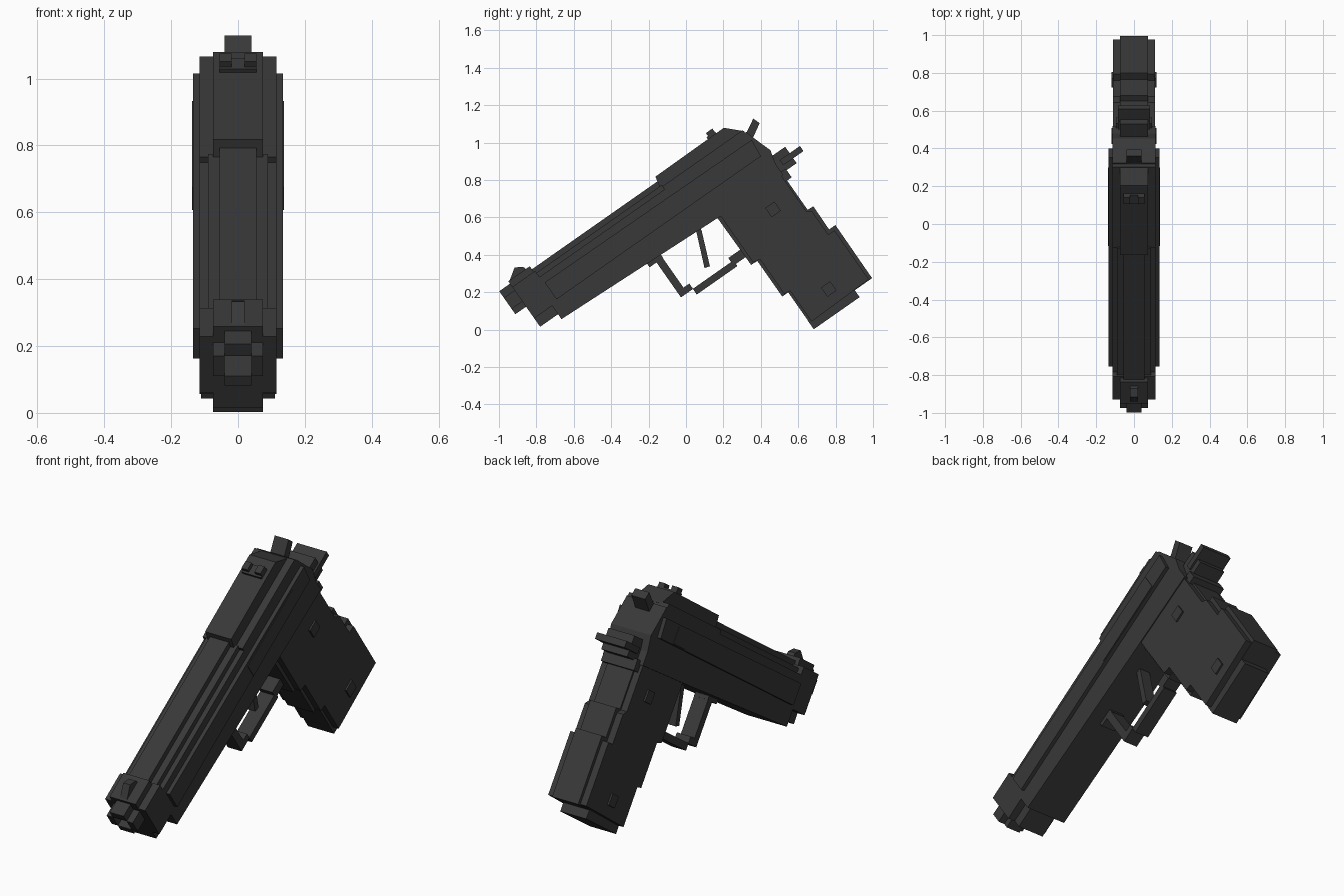
import bpy, bmesh, math

cube = bpy.data.objects.get("Cube")
if cube:
    bpy.data.objects.remove(cube, do_unlink=True)

# One dark gunmetal finish
metal = bpy.data.materials.new("dark gunmetal")
metal.use_nodes = True
colour = (0.040, 0.040, 0.041, 1)
metal.diffuse_color = colour
bsdf = metal.node_tree.nodes["Principled BSDF"]
bsdf.inputs["Base Color"].default_value = colour
bsdf.inputs["Roughness"].default_value = 0.7

TILT = math.radians(35)
C, S = math.cos(TILT), math.sin(TILT)


def prism(name, profile, x0, x1):
    """Extrude a (along barrel, up) profile from x0 to x1, tilted into place."""
    bm = bmesh.new()
    verts = [bm.verts.new((x0, u * C - v * S, u * S + v * C)) for u, v in profile]
    face = bm.faces.new(verts)
    new = bmesh.ops.extrude_face_region(bm, geom=[face])["geom"]
    bmesh.ops.translate(bm, vec=(x1 - x0, 0, 0),
                        verts=[g for g in new if isinstance(g, bmesh.types.BMVert)])
    bmesh.ops.recalc_face_normals(bm, faces=bm.faces)
    mesh = bpy.data.meshes.new(name)
    bm.to_mesh(mesh)
    bm.free()
    mesh.materials.append(metal)
    obj = bpy.data.objects.new(name, mesh)
    bpy.context.collection.objects.link(obj)
    return obj


def solid(name, profile, half):
    return prism(name, profile, -half, half)


def box(name, u0, u1, v0, v1, half):
    return solid(name, [(u0, v0), (u1, v0), (u1, v1), (u0, v1)], half)


def pair(name, u0, u1, v0, v1, x0, x1):
    p = [(u0, v0), (u1, v0), (u1, v1), (u0, v1)]
    prism("left_" + name, p, x0, x1)
    prism("right_" + name, p, -x1, -x0)


# Muzzle: four bars around a square bore
box("muzzle_top", -0.70, -0.61, 0.698, 0.741, 0.04)
box("muzzle_bottom", -0.70, -0.61, 0.591, 0.625, 0.04)
pair("muzzle_side", -0.70, -0.61, 0.625, 0.698, 0.04, 0.075)

# Front collar, split round the bore
box("front_collar_lower", -0.63, -0.48, 0.515, 0.625, 0.115)
pair("front_collar_side", -0.63, -0.48, 0.625, 0.698, 0.04, 0.115)
box("front_collar_upper", -0.63, -0.48, 0.698, 0.72, 0.115)
box("front_collar_cap", -0.63, -0.49, 0.71, 0.757, 0.075)
box("front_collar_keel", -0.63, -0.48, 0.46, 0.53, 0.075)
solid("front_sight", [(-0.63, 0.75), (-0.56, 0.798), (-0.52, 0.775), (-0.515, 0.75)], 0.02)

# Slide: stepped ledges in front, taller block behind
solid("slide_body", [(-0.51, 0.50), (0.90, 0.45), (0.92, 0.527),
                     (0.895, 0.60), (0.87, 0.68), (-0.51, 0.68)], 0.115)
box("slide_ledge", -0.50, 0.34, 0.67, 0.708, 0.09)
box("slide_top_strip", -0.50, 0.34, 0.70, 0.737, 0.055)
solid("rear_slide_shoulder", [(0.335, 0.66), (0.87, 0.66), (0.858, 0.70), (0.335, 0.70)], 0.115)
solid("rear_slide_cap", [(0.32, 0.69), (0.865, 0.69), (0.848, 0.706),
                         (0.785, 0.768), (0.335, 0.764)], 0.075)
solid("slide_side_rail", [(-0.474, 0.53), (0.86, 0.53), (0.87, 0.63), (-0.474, 0.64)], 0.135)
box("slide_side_plate", 0.293, 0.74, 0.535, 0.62, 0.138)

# Rear sight with notch
box("rear_sight_base", 0.68, 0.735, 0.75, 0.78, 0.055)
pair("rear_sight_post", 0.69, 0.732, 0.775, 0.80, 0.02, 0.055)

# Hammer
solid("hammer", [(0.80, 0.64), (0.942, 0.718), (0.956, 0.679), (0.84, 0.61)], 0.04)

# Frame under the slide
solid("frame", [(-0.513, 0.428), (0.48, 0.392), (0.90, 0.38), (0.90, 0.47), (-0.513, 0.53)], 0.115)

# Rear tang
box("tang_block", 0.88, 0.995, 0.39, 0.497, 0.075)
box("tang_spur", 0.93, 1.062, 0.422, 0.455, 0.085)
box("tang_step", 0.88, 0.93, 0.343, 0.40, 0.095)

# Grip: wide core with narrower straps front and back
solid("grip_core", [(0.50, 0.42), (0.50, 0.09), (0.54, 0.08), (0.54, -0.145), (0.575, -0.15),
                    (0.575, -0.35), (0.955, -0.34), (0.955, -0.02), (0.915, -0.02),
                    (0.915, 0.13), (0.89, 0.15), (0.89, 0.42)], 0.11)
solid("grip_straps", [(0.48, 0.40), (0.484, 0.084), (0.523, 0.082), (0.523, -0.15),
                      (0.562, -0.15), (0.562, -0.345), (0.973, -0.345), (0.975, 0.0),
                      (0.934, 0.0), (0.936, 0.15), (0.90, 0.152), (0.90, 0.40)], 0.075)
box("magazine_base", 0.561, 0.86, -0.39, -0.33, 0.075)
for name, v in (("upper", 0.26), ("lower", -0.26)):
    u = 0.75
    pair(name + "_grip_bolt", u - 0.03, u + 0.03, v - 0.03, v + 0.03, 0.10, 0.119)

# Trigger and guard
solid("trigger", [(0.345, 0.42), (0.373, 0.42), (0.373, 0.388), (0.299, 0.204), (0.27, 0.213),
                  (0.345, 0.395)], 0.03)
box("guard_mount", 0.032, 0.12, 0.385, 0.43, 0.04)
box("guard_front", 0.077, 0.118, 0.16, 0.40, 0.04)
box("guard_foot", 0.077, 0.156, 0.157, 0.192, 0.04)
box("guard_bar", 0.155, 0.42, 0.121, 0.158, 0.04)
box("guard_rear_mount", 0.405, 0.50, 0.135, 0.184, 0.04)
